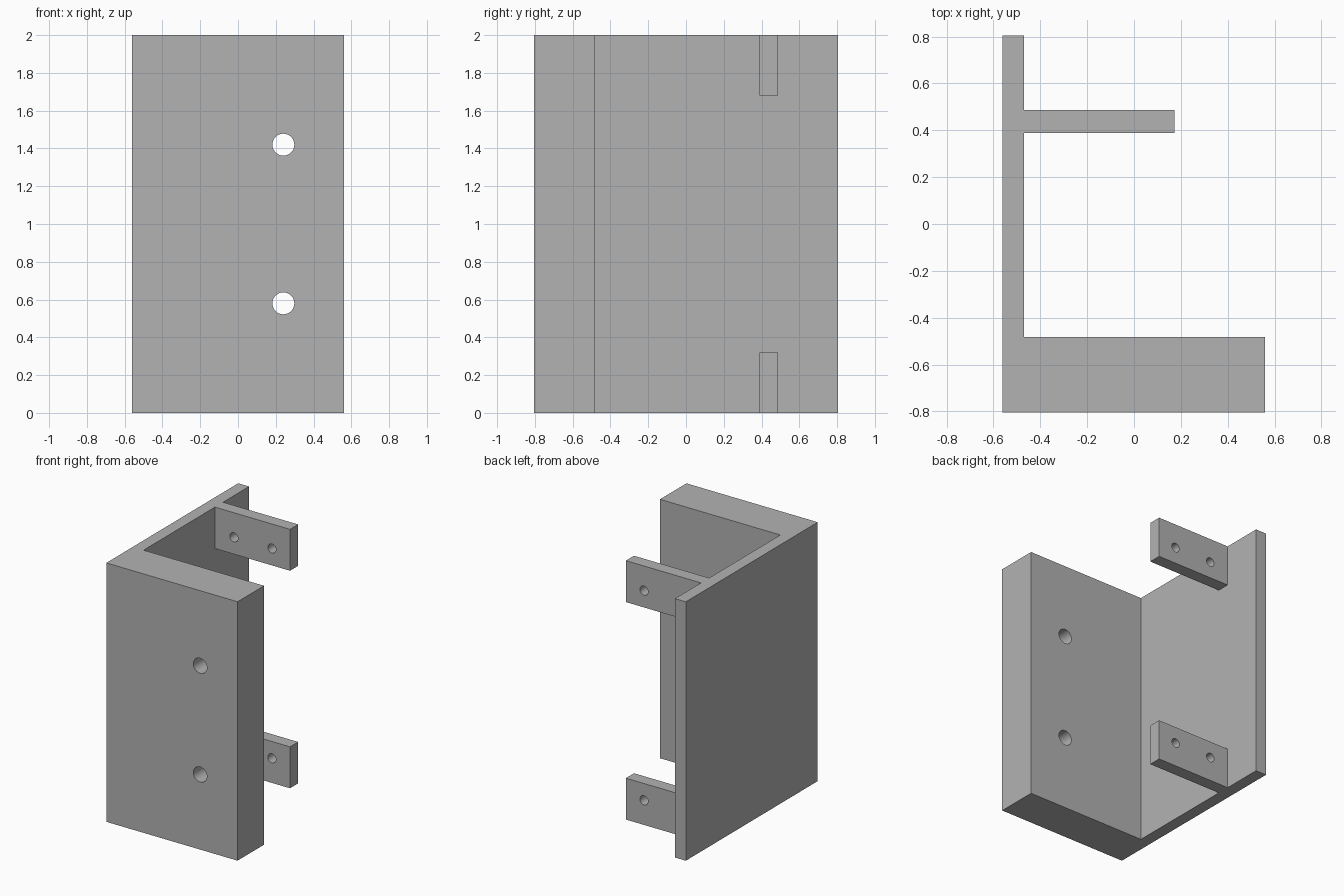
import bpy
from mathutils import Matrix
import bmesh

cube = bpy.data.objects.get("Cube")
if cube:
    bpy.data.objects.remove(cube, do_unlink=True)

GREY = (0.448, 0.448, 0.448, 1)
grey = bpy.data.materials.new("plain_grey")
grey.use_nodes = True
grey.diffuse_color = GREY
grey.node_tree.nodes["Principled BSDF"].inputs["Base Color"].default_value = GREY


def add_object(name, bm):
    mesh = bpy.data.meshes.new(name)
    bm.to_mesh(mesh)
    bm.free()
    mesh.materials.append(grey)
    obj = bpy.data.objects.new(name, mesh)
    bpy.context.collection.objects.link(obj)
    return obj


def extrude_outline(name, outline, z0, z1):
    """Prism with an outline in plan, from z0 up to z1."""
    bm = bmesh.new()
    face = bm.faces.new([bm.verts.new((x, y, z0)) for x, y in outline])
    top = bmesh.ops.extrude_face_region(bm, geom=[face])["geom"]
    bmesh.ops.translate(bm, vec=(0, 0, z1 - z0),
                        verts=[v for v in top if isinstance(v, bmesh.types.BMVert)])
    bmesh.ops.recalc_face_normals(bm, faces=bm.faces)
    return add_object(name, bm)


def drill(target, name, centres, radius, y):
    """Cut round holes along y through the target."""
    bm = bmesh.new()
    for x, z in centres:
        bmesh.ops.create_cone(
            bm, cap_ends=True, segments=48, radius1=radius, radius2=radius, depth=0.6,
            matrix=Matrix.Translation((x, y, z)) @ Matrix.Rotation(1.5707963, 4, "X"))
    cutter = add_object(name, bm)
    cutter.hide_render = True
    cutter.hide_set(True)
    cutter.display_type = "WIRE"
    mod = target.modifiers.new("holes", "BOOLEAN")
    mod.operation = "DIFFERENCE"
    mod.solver = "EXACT"
    mod.object = cutter
    # apply the cut so the helper can go
    depsgraph = bpy.context.evaluated_depsgraph_get()
    cut_mesh = bpy.data.meshes.new_from_object(target.evaluated_get(depsgraph))
    target.modifiers.clear()
    target.data = cut_mesh
    bpy.data.objects.remove(cutter, do_unlink=True)
    # smooth hole walls, sharp rims
    bpy.ops.object.select_all(action="DESELECT")
    target.select_set(True)
    bpy.context.view_layer.objects.active = target
    bpy.ops.object.shade_smooth_by_angle(angle=0.5)


LEFT, RIGHT, BACK, HEIGHT = -0.562, 0.56, 0.805, 2.0
WALL = -0.469          # inner face of the thin side wall
INNER = -0.482         # inner face of the thick front block
TAB = (0.388, 0.487)   # tab thickness range
TAB_END, TAB_HEIGHT = 0.173, 0.32

# L-shaped body: thick front block and thin side wall
body = extrude_outline("bracket_body", [
    (LEFT, -BACK), (RIGHT, -BACK), (RIGHT, INNER),
    (WALL, INNER), (WALL, BACK), (LEFT, BACK)], 0, HEIGHT)
drill(body, "body_drill", [(0.24, 0.58), (0.24, 1.42)], 0.058, -0.645)

# Two mounting tabs, at the bottom and the top
for name, z0, hole_z in (("lower_tab", 0, 0.19), ("upper_tab", HEIGHT - TAB_HEIGHT, 1.81)):
    tab = extrude_outline(name, [(WALL, TAB[0]), (TAB_END, TAB[0]),
                                 (TAB_END, TAB[1]), (WALL, TAB[1])], z0, z0 + TAB_HEIGHT)
    drill(tab, name + "_drill", [(-0.307, hole_z), (0.018, hole_z)], 0.035, sum(TAB) / 2)
